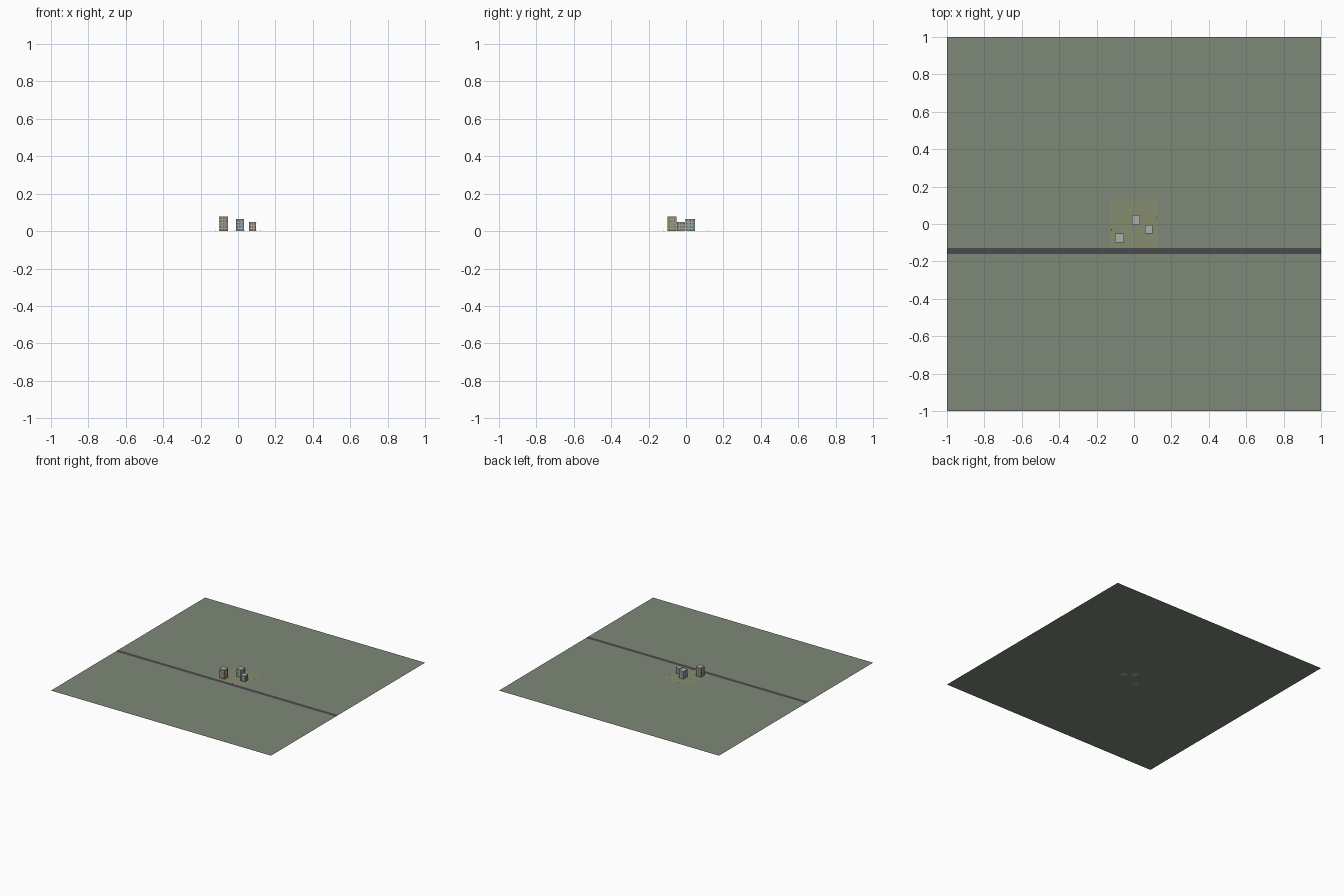
import bpy, bmesh
from mathutils import Matrix, Vector

if "Cube" in bpy.data.objects:
    bpy.data.objects.remove(bpy.data.objects["Cube"])


def material(name, rgb):
    m = bpy.data.materials.new(name)
    m.diffuse_color = (*rgb, 1)
    m.use_nodes = True
    m.node_tree.nodes["Principled BSDF"].inputs["Base Color"].default_value = m.diffuse_color
    return m


GRASS = material("grass", (0.21, 0.25, 0.19))
LOT = material("lot", (0.24, 0.27, 0.16))
ASPHALT = material("asphalt", (0.07, 0.07, 0.08))
ROOF = material("roof", (0.42, 0.42, 0.40))
GLASS = material("glass", (0.10, 0.14, 0.17))
SHRUB = material("shrub", (0.10, 0.16, 0.06))
TAN = material("tan_wall", (0.42, 0.33, 0.21))
BLUE = material("blue_wall", (0.33, 0.40, 0.40))
SAND = material("sand_wall", (0.47, 0.36, 0.25))


def finish(name, bm, mat):
    mesh = bpy.data.meshes.new(name)
    bm.to_mesh(mesh)
    bm.free()
    mesh.materials.append(mat)
    ob = bpy.data.objects.new(name, mesh)
    bpy.context.collection.objects.link(ob)
    return ob


def add_box(bm, centre, size):
    bmesh.ops.create_cube(bm, size=1, matrix=Matrix.Translation(Vector(centre))
                          @ Matrix.Diagonal((*size, 1)))


def box(name, centre, size, mat):
    bm = bmesh.new()
    add_box(bm, centre, size)
    return finish(name, bm, mat)


def sheet(name, x0, x1, y0, y1, z, mat):
    bm = bmesh.new()
    bm.faces.new([bm.verts.new(p) for p in
                  ((x0, y0, z), (x1, y0, z), (x1, y1, z), (x0, y1, z))])
    return finish(name, bm, mat)


def building(name, x, y, w, d, h, floors, cols, wall):
    slab = 0.002
    box(name + "_walls", (x, y, (h - slab) / 2), (w, d, h - slab), wall)
    box(name + "_roof", (x, y, h - slab / 2), (w + 0.002, d + 0.002, slab), ROOF)
    # shallow window panes on all four sides
    bm = bmesh.new()
    fh = (h - slab) / floors
    t = 0.0008
    for f in range(floors):
        z = (f + 0.55) * fh
        for c in range(cols):
            u = (c + 0.5) / cols - 0.5
            for s in (-1, 1):
                add_box(bm, (x + u * w, y + s * d / 2, z), (w / cols * 0.5, t, fh * 0.5))
                add_box(bm, (x + s * w / 2, y + u * d, z), (t, d / cols * 0.5, fh * 0.5))
    finish(name + "_windows", bm, GLASS)


# Flat terrain, lot and road
sheet("terrain", -1, 1, -1, 1, 0, GRASS)
sheet("lot", -0.128, 0.128, -0.128, 0.128, 0.0004, LOT)
sheet("road", -1, 1, -0.16, -0.128, 0.0008, ASPHALT)

# Three apartment blocks
building("west_block", -0.077, -0.075, 0.046, 0.046, 0.077, 5, 3, TAN)
building("north_block", 0.010, 0.022, 0.042, 0.051, 0.064, 4, 3, BLUE)
building("east_block", 0.078, -0.028, 0.038, 0.042, 0.048, 3, 3, SAND)

# Tiny shrubs around the lot edge
bm = bmesh.new()
for x, y in ((0.122, 0.037), (0.033, -0.122), (0.097, 0.122), (-0.017, 0.122), (-0.12, -0.03)):
    bmesh.ops.create_cone(bm, cap_ends=True, segments=6, radius1=0.002, radius2=0.001,
                          depth=0.004, matrix=Matrix.Translation((x, y, 0.002)))
finish("shrubs", bm, SHRUB)
